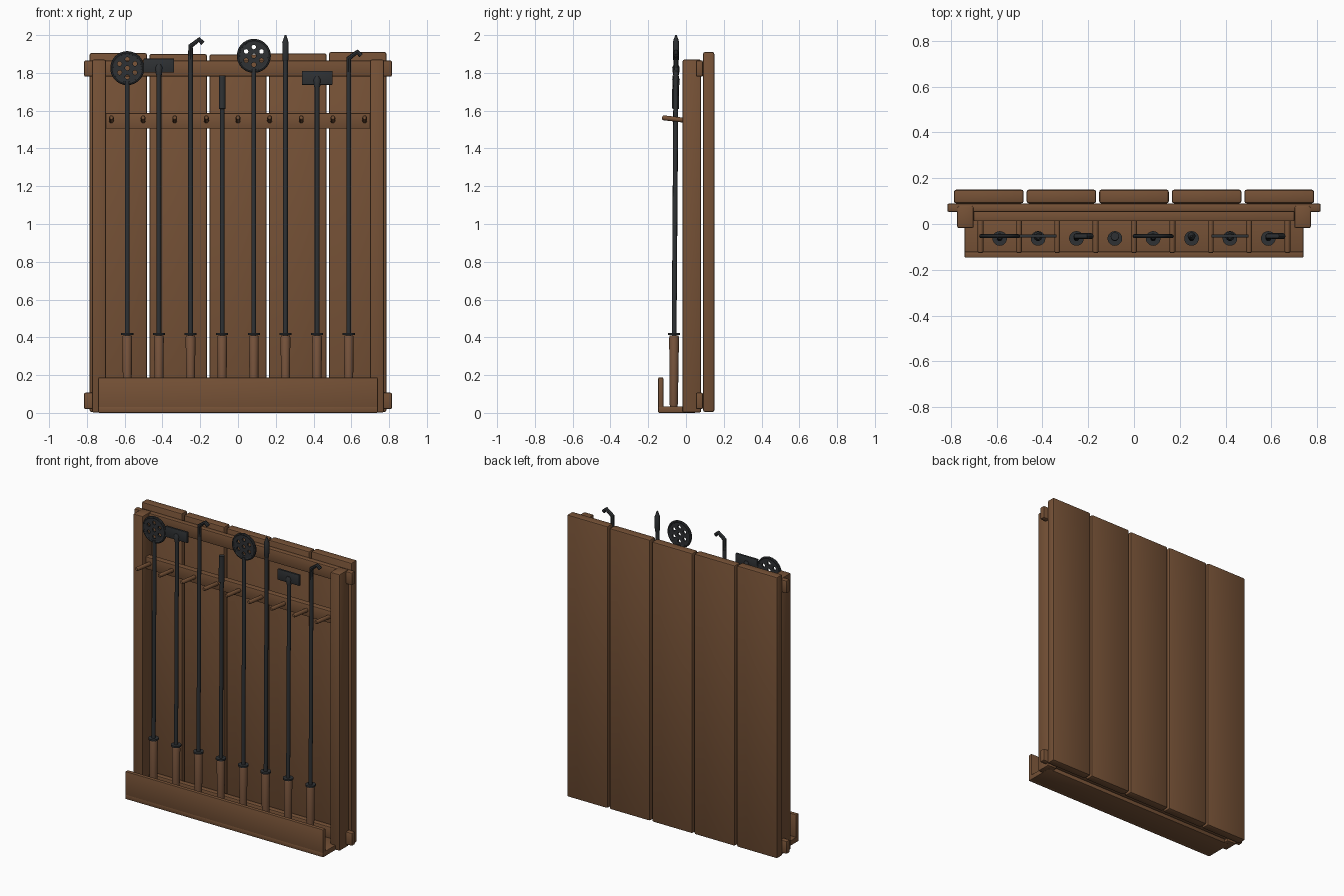
import bpy, bmesh, math
from mathutils import Vector

cube = bpy.data.objects.get("Cube")
if cube:
    bpy.data.objects.remove(cube, do_unlink=True)


def material(name, color):
    m = bpy.data.materials.new(name)
    m.use_nodes = True
    m.diffuse_color = (*color, 1)
    m.node_tree.nodes["Principled BSDF"].inputs["Base Color"].default_value = (*color, 1)
    return m


wood = material("brown wood", (0.18, 0.083, 0.037))
handle_wood = material("handle wood", (0.19, 0.09, 0.046))
iron = material("dark iron", (0.028, 0.031, 0.034))


def add_mesh(name, bm, mat, smooth=False):
    bmesh.ops.recalc_face_normals(bm, faces=bm.faces)
    me = bpy.data.meshes.new(name)
    bm.to_mesh(me)
    bm.free()
    me.materials.append(mat)
    ob = bpy.data.objects.new(name, me)
    bpy.context.collection.objects.link(ob)
    bpy.ops.object.select_all(action='DESELECT')
    ob.select_set(True)
    bpy.context.view_layer.objects.active = ob
    if smooth:
        bpy.ops.object.shade_smooth_by_angle(angle=math.radians(40))
    return ob


def box(name, x, y, z, mat=wood, bevel=0.008):
    """Bevelled box from three (low, high) ranges."""
    bm = bmesh.new()
    bmesh.ops.create_cube(bm, size=1)
    for v in bm.verts:
        v.co = [r[0] if c < 0 else r[1] for c, r in zip(v.co, (x, y, z))]
    if bevel:
        bmesh.ops.bevel(bm, geom=bm.edges[:], offset=bevel, segments=2,
                        profile=0.5, affect='EDGES')
    return add_mesh(name, bm, mat, True)


def turned(name, start, end, profile, mat=iron, sides=16):
    """Round part along an axis; profile holds (fraction along, radius)."""
    a, b = Vector(start), Vector(end)
    turn = (b - a).to_track_quat('Z', 'Y')
    bm = bmesh.new()
    rings = []
    for t, r in profile:
        rings.append([bm.verts.new(a.lerp(b, t) + turn @ Vector(
            (r * math.cos(k * math.tau / sides), r * math.sin(k * math.tau / sides), 0)))
            for k in range(sides)])
    for lo, hi in zip(rings, rings[1:]):
        for k in range(sides):
            n = (k + 1) % sides
            bm.faces.new((lo[k], lo[n], hi[n], hi[k]))
    bm.faces.new(rings[0][::-1])
    bm.faces.new(rings[-1])
    return add_mesh(name, bm, mat, True)


def curve_part(name, paths, location, cyclic, **settings):
    """Poly curve turned into a mesh."""
    cu = bpy.data.curves.new(name, 'CURVE')
    for key, value in settings.items():
        setattr(cu, key, value)
    for path in paths:
        sp = cu.splines.new('POLY')
        sp.points.add(len(path) - 1)
        for p, co in zip(sp.points, path):
            p.co = (*co, 1)
        sp.use_cyclic_u = cyclic
    cu.materials.append(iron)
    ob = bpy.data.objects.new(name, cu)
    bpy.context.collection.objects.link(ob)
    ob.location = location
    bpy.ops.object.select_all(action='DESELECT')
    ob.select_set(True)
    bpy.context.view_layer.objects.active = ob
    bpy.ops.object.convert(target='MESH')
    bpy.ops.object.shade_smooth_by_angle(angle=math.radians(40))
    return ob


def circle(cx, cy, r, n):
    return [(cx + r * math.cos(k * math.tau / n), cy + r * math.sin(k * math.tau / n), 0)
            for k in range(n)]


# Back planks
for i, top in enumerate((1.905, 1.9, 1.897, 1.903, 1.91)):
    c = (i - 2) * 0.317
    box(f"back_plank_{i + 1}", (c - 0.152, c + 0.152), (0.09, 0.15), (0.005, top), bevel=0.01)

# Side posts
for side, s in (("left", 1), ("right", -1)):
    box(f"{side}_post", tuple(sorted((s * 0.7, s * 0.772))), (-0.018, 0.08), (0.002, 1.87))

# Cross rails
for name, z in (("bottom_rail", (0.02, 0.107)), ("top_rail", (1.78, 1.866))):
    box(name, (-0.815, 0.815), (0.052, 0.09), z)

# Peg rail and its slightly raised pegs
box("peg_rail", (-0.7, 0.7), (0.013, 0.055), (1.505, 1.587), bevel=0.004)
for i in range(9):
    x = (i - 4) * 0.1675
    turned(f"peg_{i + 1}", (x, 0.03, 1.545), (x, -0.126, 1.563),
           [(0, 0.013), (0.95, 0.013), (1, 0.009)], wood, 12)

# Tray
box("tray_floor", (-0.74, 0.74), (-0.147, 0.05), (0, 0.035), bevel=0.005)
box("tray_front", (-0.74, 0.74), (-0.147, -0.12), (0, 0.187), bevel=0.005)


# Tool heads
def strainer(n, x, top):
    z = top - 0.09
    paths = [circle(0, 0, 0.085, 40), circle(0, 0, 0.012, 12)]
    for k in range(6):
        a = math.radians(30 + 60 * k)
        paths.append(circle(0.047 * math.cos(a), 0.047 * math.sin(a), 0.012, 12))
    disc = curve_part(f"strainer_disc_{n}", paths, (x, -0.053, z), True,
                      dimensions='2D', fill_mode='BOTH', extrude=0.006)
    disc.rotation_euler.x = math.pi / 2
    rim = curve_part(f"strainer_rim_{n}", [circle(0, 0, 0.081, 40)], (x, -0.053, z), True,
                     dimensions='3D', bevel_depth=0.009, bevel_resolution=2)
    rim.rotation_euler.x = math.pi / 2
    return z - 0.07


def scraper(n, x, top):
    box(f"scraper_blade_{n}", (x - 0.081, x + 0.081), (-0.06, -0.046),
        (top - 0.073, top), iron, 0.002)
    turned(f"scraper_socket_{n}", (x, -0.053, top - 0.085), (x, -0.053, top - 0.03),
           [(0, 0.016), (0.7, 0.02), (1, 0.012)])
    return top - 0.06


def hook(n, x, top):
    path = [(0, 0, -0.12), (0, 0, -0.048), (0.045, 0, -0.014), (0.066, 0, -0.034)]
    curve_part(f"hook_{n}", [path], (x, -0.053, top), False, dimensions='3D',
               bevel_depth=0.013, bevel_resolution=2, use_fill_caps=True)
    return top - 0.1


def blunt_bar(n, x, top):
    turned(f"blunt_bar_{n}", (x, -0.056, top - 0.175), (x, -0.054, top),
           [(0, 0.018), (1, 0.018)])
    return top - 0.1


def spike(n, x, top):
    turned(f"spike_{n}", (x, -0.053, top - 0.14), (x, -0.053, top),
           [(0, 0.012), (0.08, 0.016), (0.72, 0.017), (1, 0.004)])
    return top - 0.1


# Tools: head type and overall top, evenly spaced
tools = ((strainer, 1.915), (scraper, 1.875), (hook, 1.99), (blunt_bar, 1.785),
         (strainer, 1.98), (spike, 2.0), (scraper, 1.81), (hook, 1.925))
for i, (head, top) in enumerate(tools):
    x, n = (i - 3.5) * 0.1675, i + 1
    rod_top = head(n, x, top)
    turned(f"handle_{n}", (x, -0.065, 0.035), (x, -0.063, 0.41),
           [(0, 0.019), (0.03, 0.022), (0.5, 0.024), (0.97, 0.026), (1, 0.023)], handle_wood, 20)
    turned(f"collar_{n}", (x, -0.063, 0.413), (x, -0.063, 0.424),
           [(0, 0.032), (1, 0.032)], sides=20)
    turned(f"rod_{n}", (x, -0.063, 0.4), (x, -0.053, rod_top),
           [(0, 0.0125), (1, 0.0125)])
